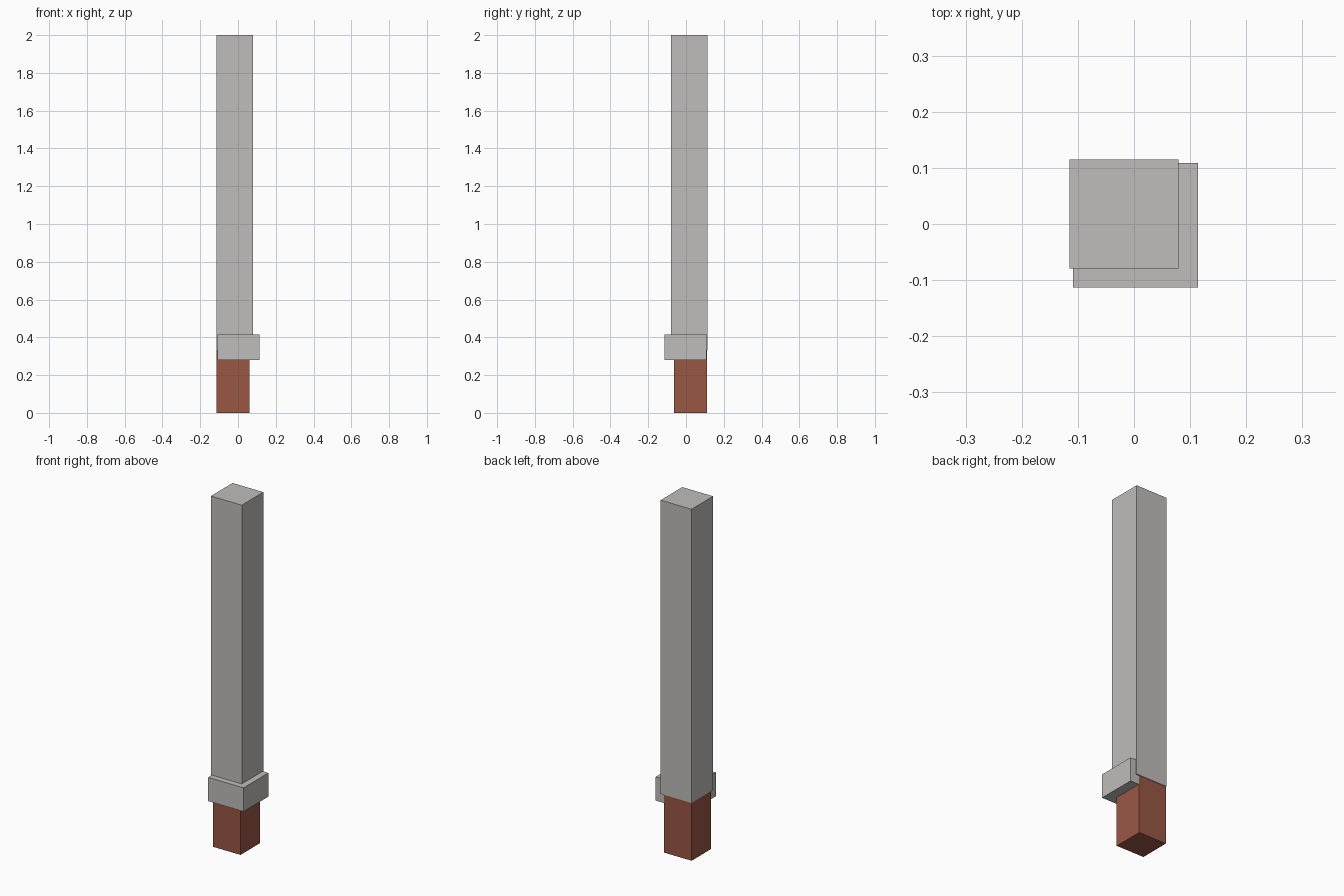
import bpy
import bmesh
from mathutils import Vector

if "Cube" in bpy.data.objects:
    bpy.data.objects.remove(bpy.data.objects["Cube"])


def material(name, colour):
    mat = bpy.data.materials.new(name)
    mat.diffuse_color = (*colour, 1.0)
    mat.use_nodes = True
    mat.node_tree.nodes["Principled BSDF"].inputs["Base Color"].default_value = mat.diffuse_color
    return mat


def box(name, low, high, mat):
    """Axis-aligned box between two opposite corners."""
    low, high = Vector(low), Vector(high)
    bm = bmesh.new()
    bmesh.ops.create_cube(bm, size=1.0)
    bmesh.ops.scale(bm, vec=high - low, verts=bm.verts)
    bmesh.ops.translate(bm, vec=(low + high) / 2, verts=bm.verts)
    mesh = bpy.data.meshes.new(name)
    bm.to_mesh(mesh)
    bm.free()
    mesh.materials.append(mat)
    obj = bpy.data.objects.new(name, mesh)
    bpy.context.collection.objects.link(obj)
    return obj


stone = material("grey stone", (0.52, 0.51, 0.50))
brick = material("red brick", (0.32, 0.095, 0.06))

# Brick footing, reaching up inside the collar
box("brick_base", (-0.114, -0.063, 0.0), (0.06, 0.112, 0.33), brick)

# Wide collar, offset towards the front right corner
box("collar", (-0.109, -0.113, 0.28), (0.114, 0.109, 0.415), stone)

# Tall shaft, flush with the base at the back left corner
box("shaft", (-0.115, -0.079, 0.33), (0.079, 0.115, 2.0), stone)
